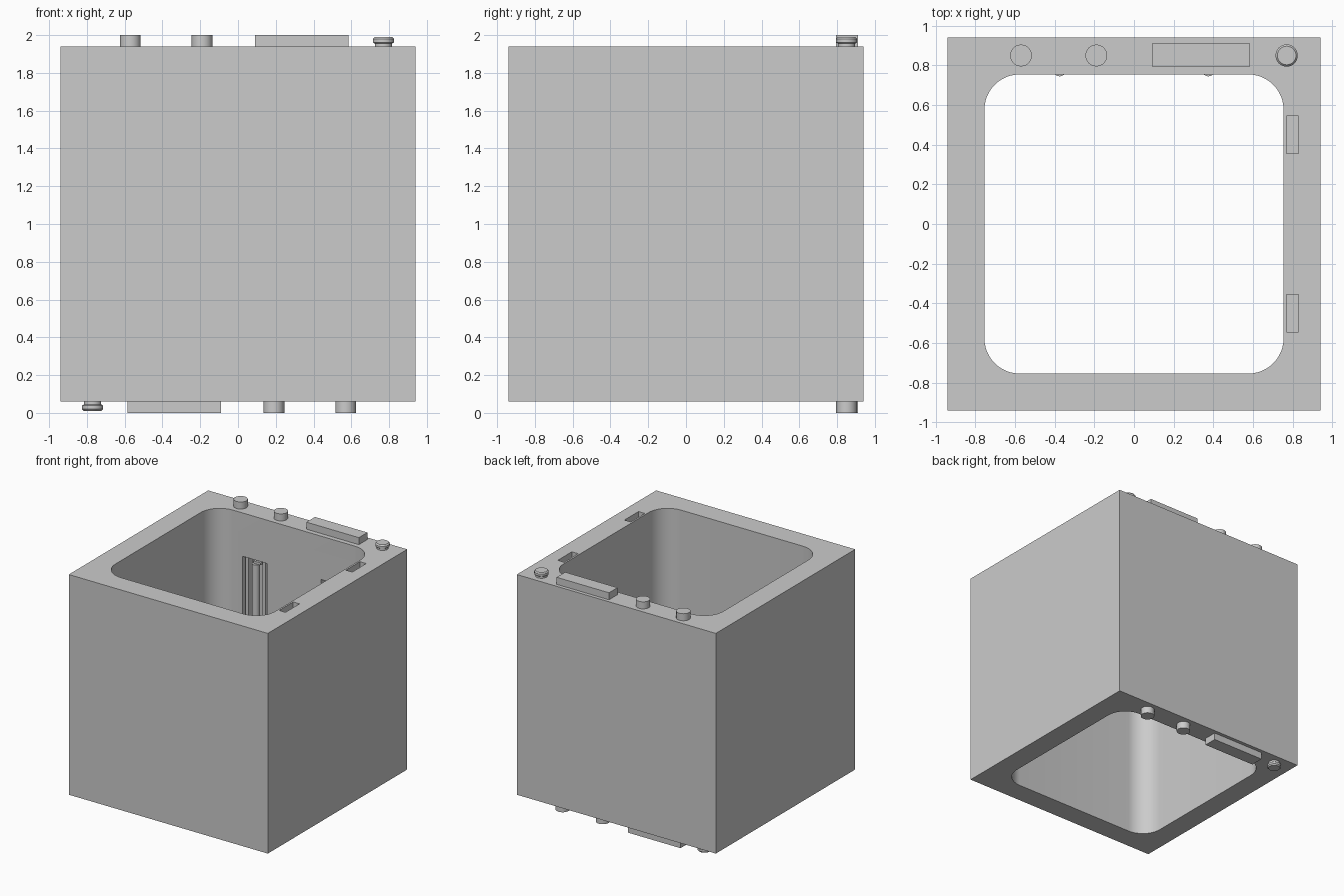
import bpy
import bmesh
import math
from mathutils import Matrix

if "Cube" in bpy.data.objects:
    bpy.data.objects.remove(bpy.data.objects["Cube"], do_unlink=True)

GREY = (0.6, 0.6, 0.6, 1)
mat = bpy.data.materials.new("plain grey")
mat.use_nodes = True
mat.diffuse_color = GREY
mat.node_tree.nodes["Principled BSDF"].inputs["Base Color"].default_value = GREY

# Half turn about the y axis through the middle of the box
FLIP = Matrix.Translation((0, 0, 2)) @ Matrix.Rotation(math.pi, 4, "Y")


def finish(name, bm, flip=False):
    if flip:
        bm.transform(FLIP)
    bmesh.ops.recalc_face_normals(bm, faces=bm.faces)
    mesh = bpy.data.meshes.new(name)
    bm.to_mesh(mesh)
    bm.free()
    mesh.materials.append(mat)
    obj = bpy.data.objects.new(name, mesh)
    bpy.context.collection.objects.link(obj)
    return obj


def block(name, x, y, z, flip=False, corner=0):
    """Box between pairs of limits, with optional rounded upright edges."""
    bm = bmesh.new()
    bmesh.ops.create_cube(bm, size=1)
    for v in bm.verts:
        v.co = [lim[int(c > 0)] for lim, c in zip((x, y, z), v.co)]
    if corner:
        upright = [e for e in bm.edges
                   if abs(e.verts[0].co.z - e.verts[1].co.z) > 0.1]
        bmesh.ops.bevel(bm, geom=upright, offset=corner, segments=12,
                        profile=0.5, affect="EDGES")
    return finish(name, bm, flip)


def turned(name, x, y, profile, flip=False):
    """Upright round part from (radius, height) pairs."""
    bm = bmesh.new()
    n = 32
    rings = [[bm.verts.new((x + r * math.cos(math.tau * i / n),
                            y + r * math.sin(math.tau * i / n), z))
              for i in range(n)] for r, z in profile]
    for low, high in zip(rings, rings[1:]):
        for i in range(n):
            j = (i + 1) % n
            bm.faces.new((low[i], low[j], high[j], high[i]))
    bm.faces.new(rings[0])
    bm.faces.new(rings[-1])
    obj = finish(name, bm, flip)
    smooth(obj)
    return obj


def select(obj):
    bpy.ops.object.select_all(action="DESELECT")
    obj.select_set(True)
    bpy.context.view_layer.objects.active = obj


def smooth(obj):
    select(obj)
    bpy.ops.object.shade_smooth_by_angle(angle=math.radians(30))


def cut(body, cutter):
    mod = body.modifiers.new("cut", "BOOLEAN")
    mod.operation = "DIFFERENCE"
    mod.solver = "EXACT"
    mod.object = cutter
    select(body)
    bpy.ops.object.modifier_apply(modifier=mod.name)
    bpy.data.objects.remove(cutter, do_unlink=True)


# Box with a rounded opening running right through it
HALF, INNER = 0.94, 0.755
body = block("box_body", (-HALF, HALF), (-HALF, HALF), (0.06, 1.94))
cut(body, block("opening_cutter", (-INNER, INNER), (-INNER, INNER),
                (-0.1, 2.1), corner=0.18))

# Tall pockets in the inner back wall
for x in (-0.37, 0.37):
    cut(body, block("pocket_cutter", (x - 0.115, x + 0.115),
                    (0.6, 0.84), (0.43, 1.57)))

# Shallow slots in the rims, on opposite sides at top and bottom
for flip in (False, True):
    for y in (-0.45, 0.45):
        cut(body, block("slot_cutter", (0.77, 0.83), (y - 0.095, y + 0.095),
                        (1.88, 2.0), flip))
smooth(body)

# Pegs and locating bar on each rim
PEG_Y = 0.85
for flip, end in ((False, "top"), (True, "bottom")):
    for i, x in enumerate((-0.57, -0.19)):
        turned(f"{end}_peg_{i + 1}", x, PEG_Y,
               [(0.055, 1.93), (0.055, 2.0)], flip)
    block(f"{end}_bar", (0.09, 0.585), (0.795, 0.91), (1.93, 2.0), flip)
    turned(f"{end}_button", 0.77, PEG_Y,
           [(0.046, 1.93), (0.046, 1.955), (0.056, 1.962), (0.056, 1.98),
            (0.047, 1.99)], flip)

# Upright rods, rails and end brackets held in the pockets
for side, flip in (("right", False), ("left", True)):
    x = -0.375
    turned(f"{side}_rod", x, 0.777, [(0.032, 0.47), (0.032, 1.53)], flip)
    for i, dx in enumerate((-0.085, 0.075)):
        block(f"{side}_rail_{i + 1}", (x + dx - 0.015, x + dx + 0.015),
              (0.78, 0.845), (0.43, 1.57), flip)
    for i, z in enumerate((0.45, 1.53)):
        block(f"{side}_bracket_{i + 1}", (x - 0.02, x + 0.05),
              (0.77, 0.845), (z, z + 0.02), flip)
